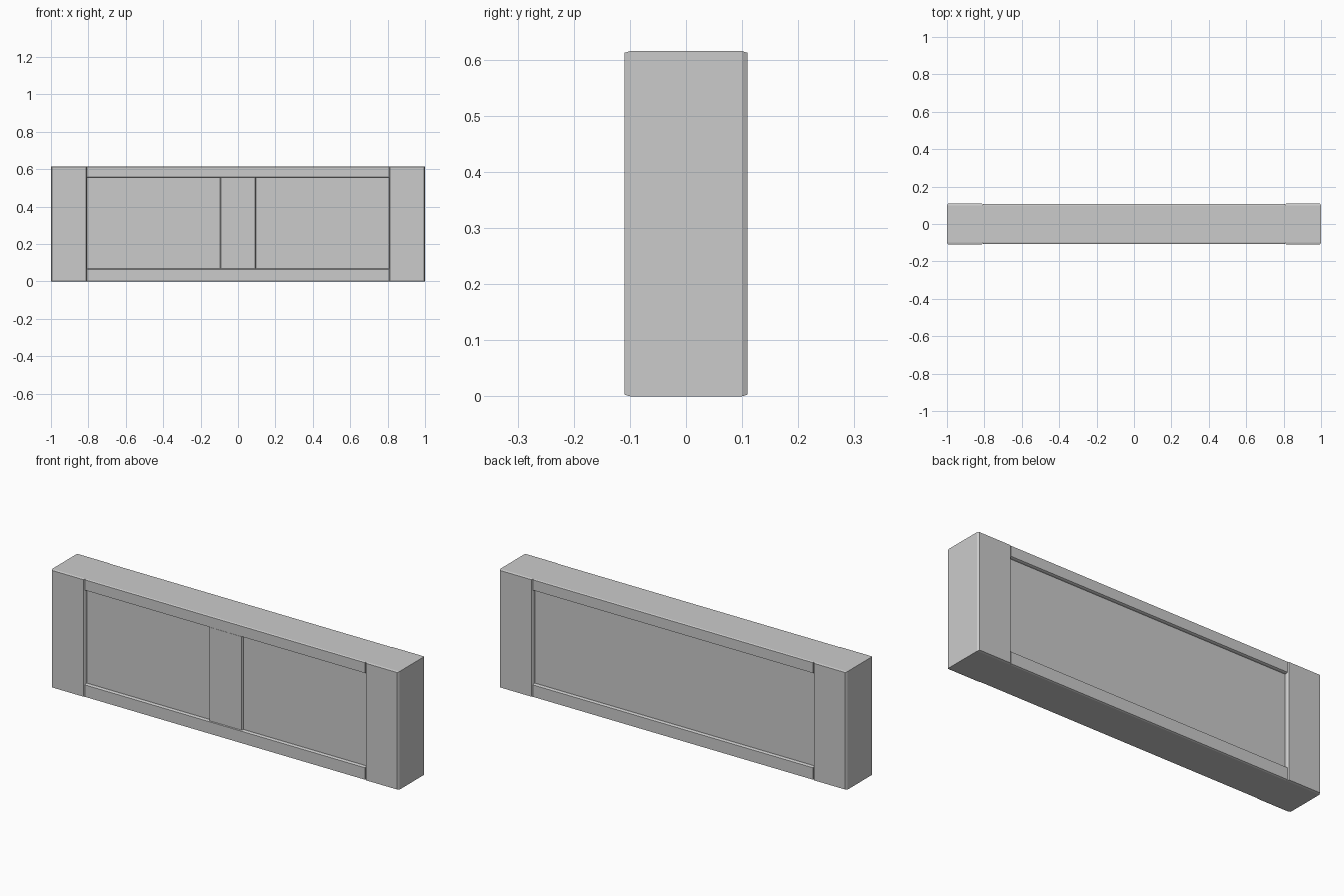
import bpy

if "Cube" in bpy.data.objects:
    bpy.data.objects.remove(bpy.data.objects["Cube"])

HEIGHT = 0.615


def board(name, x0, x1, y0, y1, z0, z1, cx=0.006, cy=0.01, cz=0.003):
    """Board with small flat chamfers around its front and back faces."""
    rings = [(y0, cx, cz), (y0 + cy, 0, 0), (y1 - cy, 0, 0), (y1, cx, cz)]
    verts = []
    for y, dx, dz in rings:
        verts += [(x0 + dx, y, z0 + dz), (x1 - dx, y, z0 + dz),
                  (x1 - dx, y, z1 - dz), (x0 + dx, y, z1 - dz)]
    faces = [(0, 1, 2, 3), (15, 14, 13, 12)]
    for r in range(3):
        for i in range(4):
            a, b = r * 4 + i, r * 4 + (i + 1) % 4
            faces.append((a, a + 4, b + 4, b))
    mesh = bpy.data.meshes.new(name)
    mesh.from_pydata(verts, [], faces)
    mesh.update()
    obj = bpy.data.objects.new(name, mesh)
    bpy.context.collection.objects.link(obj)
    return obj


# End stiles, the proudest boards
board("left_stile", -1.0, -0.807, -0.11, 0.11, 0, HEIGHT)
board("right_stile", 0.807, 1.0, -0.11, 0.11, 0, HEIGHT)

# Rails run between the stiles, set back very slightly
board("bottom_rail", -0.807, 0.807, -0.107, 0.107, 0, 0.068, cx=0, cy=0.007)
board("top_rail", -0.807, 0.807, -0.107, 0.107, 0.555, HEIGHT, cx=0, cy=0.007)

# Recessed panel seen on both sides
board("panel", -0.807, 0.807, -0.09, 0.09, 0.068, 0.555, cx=0, cy=0.01, cz=0)

# Centre stile divides the front only
board("centre_stile", -0.095, 0.095, -0.103, -0.08, 0.068, 0.555, cx=0.004, cy=0.008, cz=0)
